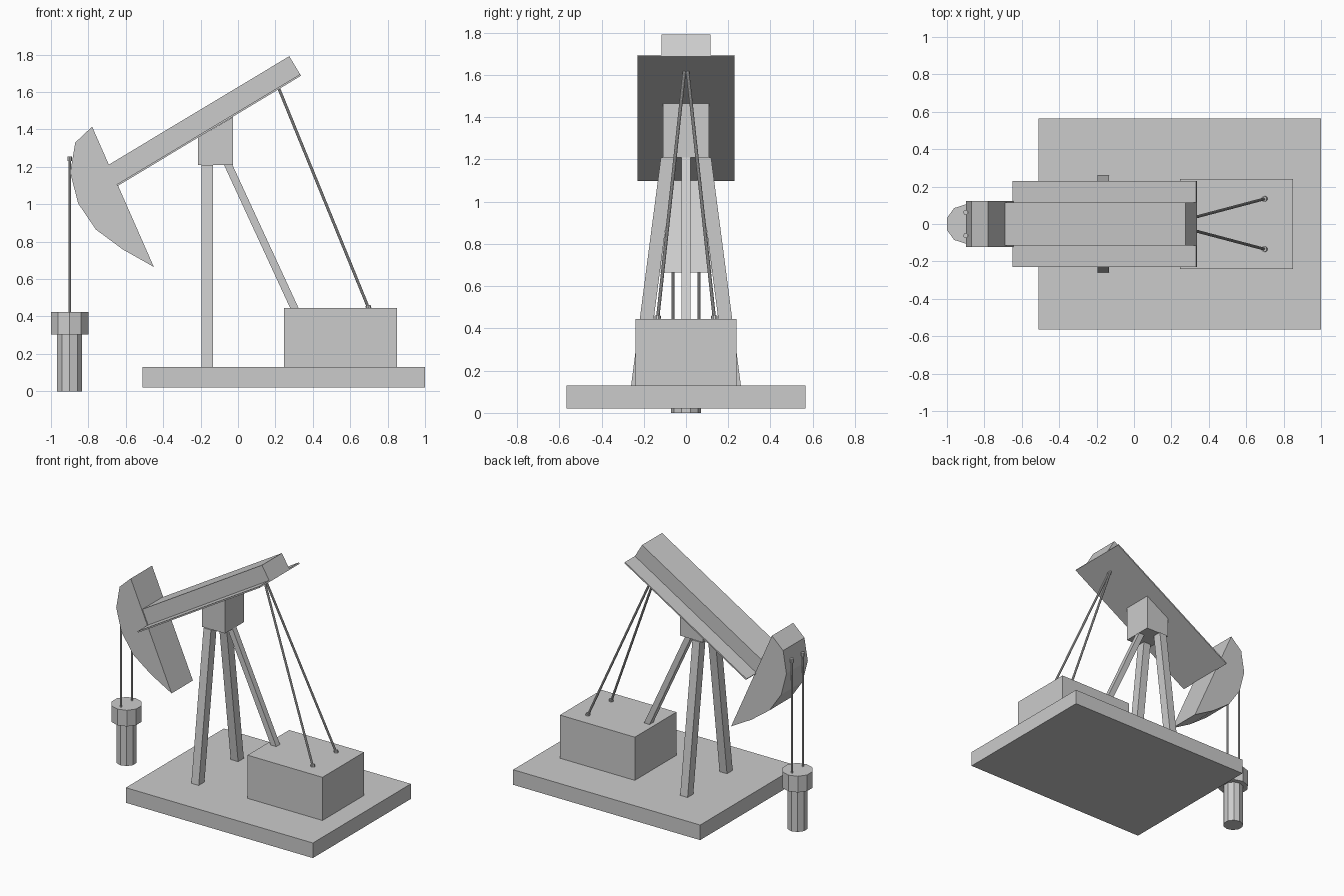
import bpy, bmesh
from math import sin, cos, pi
from mathutils import Vector

if "Cube" in bpy.data.objects:
    bpy.data.objects.remove(bpy.data.objects["Cube"])


def loft(name, ring_a, ring_b):
    """Closed solid between two matching rings of points."""
    bm = bmesh.new()
    a = [bm.verts.new(p) for p in ring_a]
    b = [bm.verts.new(p) for p in ring_b]
    n = len(a)
    bm.faces.new(a)
    bm.faces.new(b[::-1])
    for i in range(n):
        j = (i + 1) % n
        bm.faces.new((a[j], a[i], b[i], b[j]))
    bmesh.ops.recalc_face_normals(bm, faces=bm.faces)
    mesh = bpy.data.meshes.new(name)
    bm.to_mesh(mesh)
    bm.free()
    ob = bpy.data.objects.new(name, mesh)
    bpy.context.collection.objects.link(ob)
    return ob


def prism(name, profile, half_y):
    """Side profile (x, z) extruded across y."""
    return loft(name, [(x, -half_y, z) for x, z in profile],
                [(x, half_y, z) for x, z in profile])


def box(name, x0, x1, half_y, z0, z1):
    return prism(name, [(x0, z0), (x1, z0), (x1, z1), (x0, z1)], half_y)


def rod(name, p, q, r, n=10):
    """Faceted cylinder from p to q."""
    p, q = Vector(p), Vector(q)
    rot = Vector((0, 0, 1)).rotation_difference(q - p)
    ring = [rot @ Vector((r * cos(2 * pi * (i + .5) / n), r * sin(2 * pi * (i + .5) / n), 0))
            for i in range(n)]
    return loft(name, [p + v for v in ring], [q + v for v in ring])


def leg(name, foot, top, wx, wy):
    """Sloping square strut with level ends."""
    def rect(c):
        return [(c[0] + sx * wx / 2, c[1] + sy * wy / 2, c[2])
                for sx, sy in ((-1, -1), (1, -1), (1, 1), (-1, 1))]
    return loft(name, rect(foot), rect(top))


# Base and motor housing
box("base_slab", -0.51, 1.0, 0.565, 0.02, 0.13)
box("motor_housing", 0.245, 0.85, 0.24, 0.13, 0.445)

# Walking beam with wide flange underneath
tilt = Vector((0.857, 0.515))
up = Vector((-0.515, 0.857))
lo, hi = Vector((-0.645, 1.097)), Vector((0.337, 1.687))
prism("walking_beam", [lo, hi, hi + up * 0.122, lo + up * 0.122], 0.115)
prism("beam_flange", [lo, hi, hi + up * 0.01, lo + up * 0.01], 0.23)

# Curved head at the front of the beam
prism("beam_head", [(-0.78, 1.415), (-0.87, 1.33), (-0.897, 1.17), (-0.855, 1.005),
                    (-0.76, 0.865), (-0.615, 0.758), (-0.45, 0.665)], 0.123)

# Saddle block carrying the beam
prism("saddle_block", [(-0.215, 1.21), (-0.028, 1.21), (-0.028, 1.466), (-0.215, 1.356)], 0.11)

# Support legs
leg("rear_leg", (0.433, 0, 0.16), (-0.052, 0, 1.21), 0.045, 0.043)
for s, side in ((-1, "right"), (1, "left")):
    leg("front_leg_" + side, (-0.165, s * 0.227, 0.13), (-0.165, s * 0.086, 1.21), 0.06, 0.066)

    # Drive rods with collars on the motor housing
    rod("drive_rod_" + side, (0.70, s * 0.135, 0.44), (0.22, s * 0.008, 1.615), 0.008)
    rod("drive_rod_collar_" + side, (0.70, s * 0.135, 0.44), (0.695, s * 0.134, 0.459), 0.015)

    # Hanging cables with end knobs
    rod("cable_" + side, (-0.9, s * 0.062, 0.2), (-0.9, s * 0.062, 1.25), 0.007)
    rod("cable_knob_" + side, (-0.9, s * 0.062, 1.23), (-0.9, s * 0.062, 1.256), 0.013)

# Wellhead pipe and cap
rod("well_pipe", (-0.9, 0, 0), (-0.9, 0, 0.31), 0.07)
rod("well_cap", (-0.9, 0, 0.305), (-0.9, 0, 0.423), 0.105)
